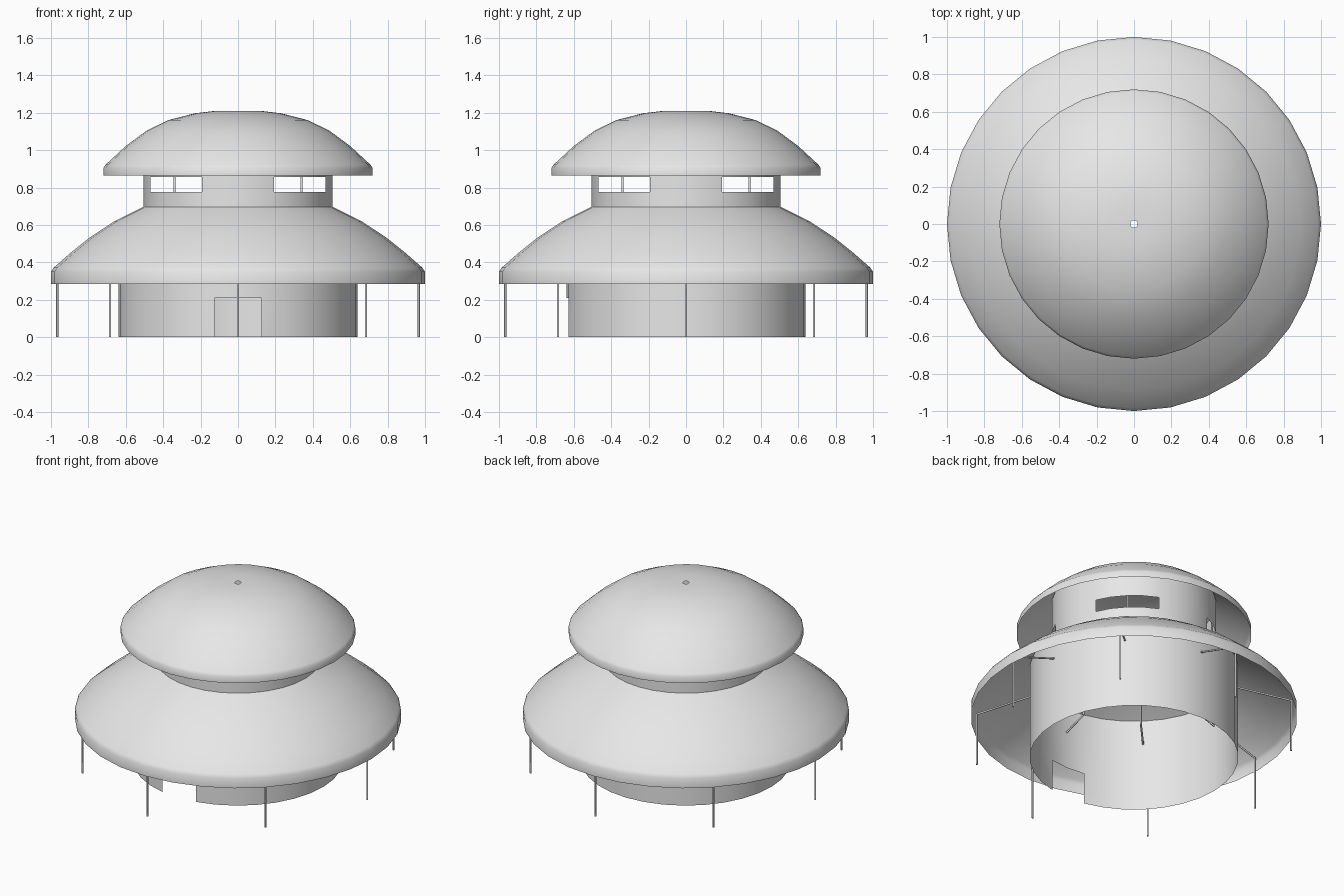
import bpy
import bmesh
from math import cos, sin, pi, radians
from mathutils import Vector

SIDES = 32

if "Cube" in bpy.data.objects:
    bpy.data.objects.remove(bpy.data.objects["Cube"], do_unlink=True)

grey = bpy.data.materials.new("light_grey")
grey.use_nodes = True
grey.diffuse_color = (0.8, 0.8, 0.8, 1)
grey.node_tree.nodes["Principled BSDF"].inputs["Base Color"].default_value = (0.8, 0.8, 0.8, 1)


def finish(name, bm, smooth_angle):
    """Turn a bmesh into a shaded object."""
    mesh = bpy.data.meshes.new(name)
    bm.to_mesh(mesh)
    bm.free()
    mesh.materials.append(grey)
    obj = bpy.data.objects.new(name, mesh)
    bpy.context.collection.objects.link(obj)
    bpy.ops.object.select_all(action='DESELECT')
    obj.select_set(True)
    bpy.context.view_layer.objects.active = obj
    bpy.ops.object.shade_smooth_by_angle(angle=radians(smooth_angle))
    return obj


def lathe(name, profile, is_open=lambda segment, band: False):
    """Revolve a (radius, height) profile from bottom to top, skipping openings."""
    bm = bmesh.new()
    rings = []
    for r, z in profile:
        angles = [2 * pi * i / SIDES for i in range(SIDES)]
        rings.append([bm.verts.new((r * cos(a), r * sin(a), z)) for a in angles])
    for band in range(len(rings) - 1):
        low, high = rings[band], rings[band + 1]
        for i in range(SIDES):
            j = (i + 1) % SIDES
            if not is_open(i, band):
                bm.faces.new((low[i], low[j], high[j], high[i]))
    return finish(name, bm, 80)


def rod(name, start, end, radius=0.006):
    """Slim round bar between two points."""
    start, end = Vector(start), Vector(end)
    axis = end - start
    bm = bmesh.new()
    bmesh.ops.create_cone(bm, cap_ends=True, segments=8, radius1=radius,
                          radius2=radius, depth=axis.length)
    turn = axis.to_track_quat('Z', 'Y').to_matrix()
    bmesh.ops.rotate(bm, verts=bm.verts, matrix=turn)
    bmesh.ops.translate(bm, verts=bm.verts, vec=(start + end) / 2)
    return finish(name, bm, 50)


# Ground floor wall with a doorway at the front
front = SIDES * 3 // 4
lathe("lower_wall", [(0.64, 0), (0.64, 0.21), (0.64, 0.625)],
      lambda i, band: band == 0 and i in (front - 1, front))

# Upper drum with four wide windows on the diagonals
lathe("upper_drum", [(0.505, 0.697), (0.505, 0.775), (0.505, 0.855), (0.505, 1.085)],
      lambda i, band: band == 1 and 2 <= i % 8 <= 5)

# Skirt roof
lathe("lower_roof", [(1.0, 0.285), (1.0, 0.35), (0.985, 0.372), (0.89, 0.455),
                     (0.79, 0.535), (0.66, 0.62), (0.505, 0.697)])

# Domed top roof with a small open vent
lathe("upper_roof", [(0.72, 0.865), (0.72, 0.905), (0.708, 0.922), (0.6, 1.022),
                     (0.49, 1.103), (0.374, 1.16), (0.23, 1.197), (0.12, 1.21),
                     (0.02, 1.21)])

# Outer posts, sloping rafters and inner posts
for k in range(8):
    c, s = cos(k * pi / 4), sin(k * pi / 4)
    foot = (0.967 * c, 0.967 * s, 0)
    eave = (0.967 * c, 0.967 * s, 0.355)
    ring = (0.48 * c, 0.48 * s, 0.515)
    top = (0.48 * c, 0.48 * s, 1.1)
    rod(f"outer_post_{k}", foot, eave)
    rod(f"rafter_{k}", eave, ring)
    rod(f"inner_post_{k}", ring, top)
